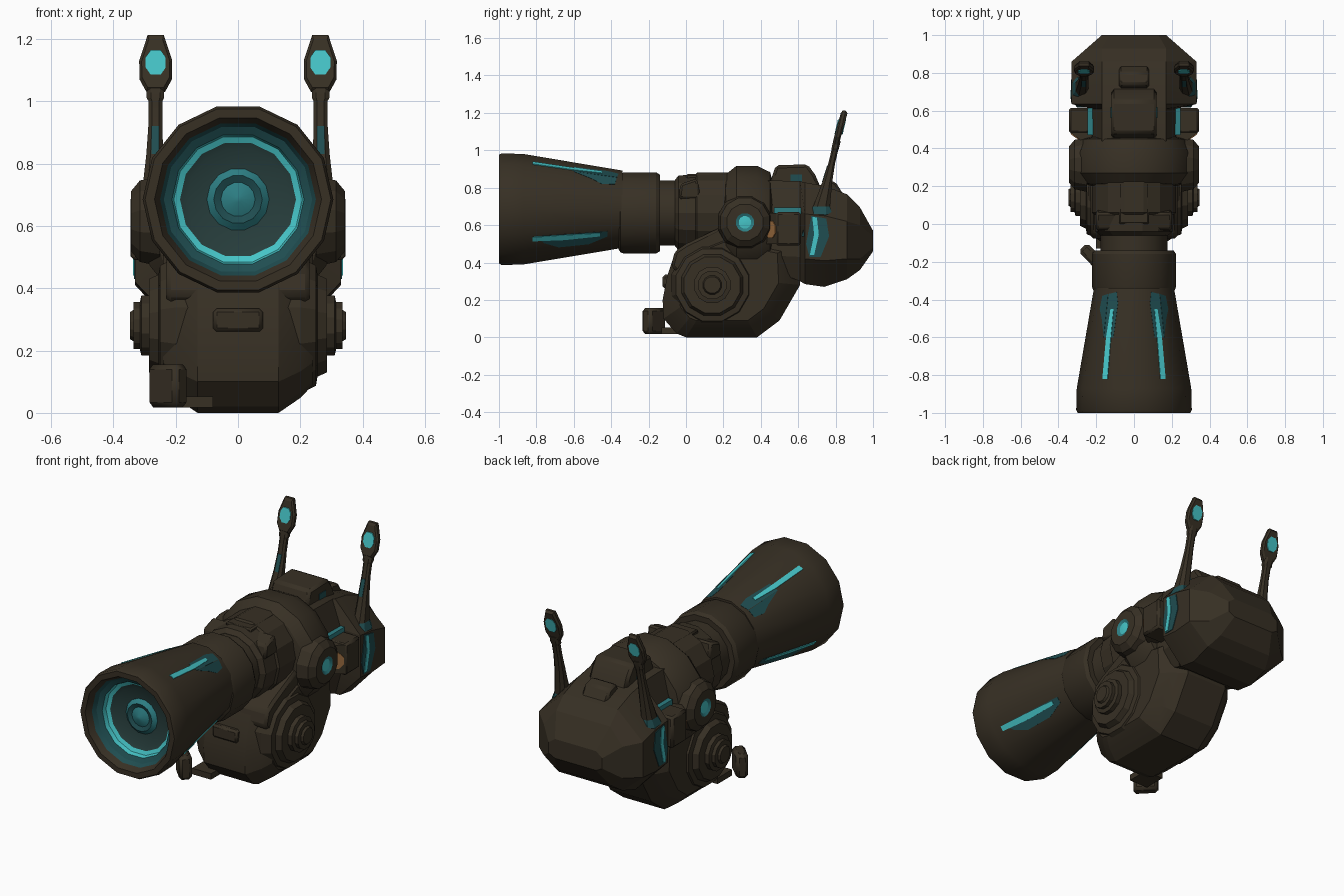
import bpy, bmesh, math
from mathutils import Vector

if "Cube" in bpy.data.objects:
    bpy.data.objects.remove(bpy.data.objects["Cube"], do_unlink=True)


def make_mat(name, rgb):
    m = bpy.data.materials.new(name)
    m.use_nodes = True
    m.diffuse_color = (*rgb, 1)
    m.node_tree.nodes["Principled BSDF"].inputs["Base Color"].default_value = (*rgb, 1)
    return m


MATS = [make_mat("dark_bronze", (.038, .029, .0175)), make_mat("bright_cyan", (.06, .55, .57)),
        make_mat("mid_teal", (.026, .21, .23)), make_mat("dim_teal", (.014, .075, .082)),
        make_mat("deep_teal", (.02, .047, .045)), make_mat("orange", (.33, .15, .05))]
BRONZE, CYAN, MID, DIM, DEEP, ORANGE = range(6)


def loft(name, rings, mats=BRONZE, smooth=15, bevel=0):
    """Skin a list of point rings; mats is one colour or one per segment."""
    bm = bmesh.new()
    rows = [[bm.verts.new(p) for p in ring] for ring in rings]
    n = len(rows[0])
    per_segment = mats if isinstance(mats, list) else [mats] * (len(rows) - 1)
    for a, b, m in zip(rows, rows[1:], per_segment):
        for i in range(n):
            j = (i + 1) % n
            bm.faces.new((a[i], a[j], b[j], b[i])).material_index = m
    bm.faces.new(rows[0][::-1]).material_index = per_segment[0]
    bm.faces.new(rows[-1]).material_index = per_segment[-1]
    bmesh.ops.recalc_face_normals(bm, faces=bm.faces[:])
    me = bpy.data.meshes.new(name)
    bm.to_mesh(me)
    bm.free()
    for m in MATS:
        me.materials.append(m)
    me.polygons.foreach_set("use_smooth", [True] * len(me.polygons))
    me.set_sharp_from_angle(angle=math.radians(smooth))
    ob = bpy.data.objects.new(name, me)
    bpy.context.collection.objects.link(ob)
    if bevel:
        mod = ob.modifiers.new("edge_bevel", "BEVEL")
        mod.width, mod.segments = bevel, 1
    return ob


def turned(name, profile, centre, axis="y", n=14, **kw):
    """Turn (radius, position) pairs around the y or x axis, keeping a flat on top."""
    phase = .5 if n % 4 == 0 else 0
    rings = []
    for r, d in profile:
        ring = []
        for k in range(n):
            a = 2 * math.pi * (k + phase) / n
            u, v = r * math.cos(a), r * math.sin(a)
            ring.append((centre[0] + u, d, centre[1] + v) if axis == "y"
                        else (d, centre[0] + u, centre[1] + v))
        rings.append(ring)
    return loft(name, rings, **kw)


def side_shape(name, outline, x0, x1, **kw):
    """Extrude a (y, z) outline between two x positions."""
    return loft(name, [[(x, y, z) for y, z in outline] for x in (x0, x1)], **kw)


def plan_shape(name, outline, z0, z1, **kw):
    """Extrude an (x, y) outline between two heights."""
    return loft(name, [[(x, y, z) for x, y in outline] for z in (z0, z1)], **kw)


def box(name, x, y, z, **kw):
    return side_shape(name, [(y[0], z[0]), (y[1], z[0]), (y[1], z[1]), (y[0], z[1])], *x, **kw)


# Flared barrel with stepped glowing lens
AXIS = (0, .685)
turned("barrel", [(.212, -.34), (.303, -.87), (.306, -.985), (.298, -1), (.268, -1),
                  (.25, -.965), (.238, -.94), (.212, -.925), (.206, -.9), (.186, -.89),
                  (.165, -.88), (.1, -.87), (.078, -.89), (.055, -.88), (.01, -.9)], AXIS, smooth=32,
       mats=[BRONZE] * 5 + [DIM, DIM, CYAN, CYAN, DEEP, DEEP, MID, DIM, MID])

# Collar, neck and receiver rings
REAR_AXIS = (0, .665)
turned("collar", [(.2, -.36), (.216, -.35), (.223, -.33), (.223, -.16), (.21, -.14), (.17, -.14)],
       REAR_AXIS, smooth=32)
turned("neck", [(.178, -.16), (.178, 0)], REAR_AXIS, smooth=32)
turned("receiver_ring", [(.18, -.06), (.205, -.04), (.212, .05), (.222, .06), (.222, .24)], REAR_AXIS)
turned("main_ring", [(.22, .2), (.27, .215), (.315, .27), (.315, .38), (.28, .45), (.2, .47)],
       (0, .61), smooth=32)
box("receiver_top_plate", (-.08, .08), (0, .22), (.84, .872), bevel=.008)


def barrel_streak(name, flat, outline, h, colour, s):
    """Thin plate lying on one flat of the barrel; outline is (y, offset)."""
    a = math.pi * flat / 14
    out, tan = Vector((math.cos(a), 0, math.sin(a))), Vector((-math.sin(a), 0, math.cos(a)))
    rings = []
    for lift in (-.002, h):
        ring = []
        for y, t in outline:
            p = out * (.295 - (y + .87) * .168 + lift) + tan * t
            ring.append((s * p.x, y, p.z + AXIS[1]))
        rings.append(ring)
    loft(name, rings, mats=colour)


# Rear housing: (y, top half width, top z, side half width, upper z, lower z, bottom half width, bottom z)
sections = [(.4, .17, .84, .22, .68, .44, .17, .38), (.61, .17, .835, .225, .68, .43, .19, .3),
            (.635, .17, .828, .33, .66, .42, .2, .285), (.74, .17, .81, .33, .65, .41, .2, .27),
            (.86, .17, .765, .33, .62, .42, .2, .31), (.93, .17, .695, .25, .6, .42, .17, .36),
            (1, .13, .57, .17, .54, .48, .13, .46)]
loft("rear_housing", [[(wt, y, zt), (ws, y, zu), (ws, y, zl), (wb, y, zb),
                       (-wb, y, zb), (-ws, y, zl), (-ws, y, zu), (-wt, y, zt)]
                      for y, wt, zt, ws, zu, zl, wb, zb in sections])
side_shape("top_hatch", [(.44, .8), (.48, .92), (.65, .925), (.69, .87), (.72, .8)], -.12, .12, bevel=.015)
side_shape("rear_latch", [(.7, .78), (.74, .845), (.8, .83), (.85, .75)], -.08, .08, bevel=.012)

# Lower drum body, full in the middle and drawn in at the sides
outline = [(-.1, .33), (-.125, .2), (-.12, .1), (-.05, .02), (0, 0), (.38, 0), (.5, .09),
           (.61, .28), (.6, .5), (.2, .58), (0, .5), (-.07, .42)]
loft("lower_body", [[(x, .2 + (y - .2) * k, .32 + (z - .32) * k) for y, z in outline]
                    for x, k in ((-.24, .72), (-.2, .85), (-.13, 1), (.13, 1), (.2, .85), (.24, .72))])
side_shape("under_barrel_mount", [(-.08, .38), (-.04, .34), (.25, .34), (.25, .62), (0, .5), (-.06, .46)],
           -.23, .23, bevel=.015)
box("front_lug", (-.08, .08), (-.125, -.05), (.26, .335), bevel=.012)

# Crank arm and angled handle on the right
box("crank_arm", (-.2, -.08), (-.13, 0), (.018, .052))
plan_shape("crank_handle", [(-.295, -.145), (-.25, -.1), (-.155, -.19), (-.2, -.243)], .018, .156, bevel=.016)

for s, side in ((1, "left"), (-1, "right")):
    # Side drum with stepped hub
    turned(side + "_drum", [(s_r, s * x) for s_r, x in
                            ((.225, .1), (.225, .2), (.2, .25), (.17, .255), (.155, .285), (.1, .285),
                             (.1, .31), (.078, .315), (.078, .335), (.052, .335), (.045, .347))],
           (.14, .28), axis="x", n=12)
    # Drum shroud behind the hub
    side_shape(side + "_drum_shroud", [(.3, .1), (.39, .14), (.46, .3), (.47, .44), (.3, .5), (.05, .5),
                                       (-.06, .42), (.1, .3)], s * .1, s * .225, bevel=.015)
    # Pivot disc on the main ring, with a sunken lamp
    turned(side + "_pivot", [(.15, s * .25), (.135, s * .315), (.1, s * .343), (.05, s * .345),
                             (.034, s * .337), (.01, s * .34)],
           (.315, .615), axis="x", n=12, mats=[BRONZE] * 3 + [MID, CYAN])
    # Vent block with an orange window on its slanted front
    box(side + "_vent_block", sorted((s * .2, s * .345)), (.48, .615), (.49, .67), bevel=.012)
    plan_shape(side + "_vent_wedge", [(s * x, y) for x, y in
                                      ((.2, .4), (.25, .42), (.34, .485), (.2, .485))], .5, .665)
    window = [(c * math.cos(math.pi * (k + .5) / 4), c * math.sin(math.pi * (k + .5) / 4))
              for c in (.05,) for k in range(8)]
    loft(side + "_vent_window", [[(s * (.297 + u * .81 + d * .585), .454 + u * .585 - d * .81, .577 + v)
                                  for u, v in window] for d in (-.004, .005)], mats=ORANGE)
    # Glowing side rail
    box(side + "_rail_glow", sorted((s * .2, s * .245)), (.47, .615), (.65, .695), mats=MID)
    box(side + "_hatch_glow", sorted((s * .1, s * .124)), (.56, .62), (.825, .87), mats=DIM)
    side_shape(side + "_receiver_lug", [(-.04, .74), (-.03, .82), (.06, .85), (.08, .74)], s * .09, s * .2,
               bevel=.012)
    # Glow panel on the housing side
    side_shape(side + "_panel_halo", [(.642, .5), (.66, .43), (.72, .43), (.765, .54), (.75, .635), (.67, .65)],
               s * .328, s * .334, mats=DIM)
    side_shape(side + "_panel_streak", [(.675, .645), (.685, .55), (.662, .44), (.685, .44), (.71, .55), (.7, .64)],
               s * .33, s * .337, mats=CYAN)

    # Leaning antenna: (z, x, half width, half depth)
    def lean(z):
        return .725 + (z - .7) * .235
    stalk = [(.54, .28, .045, .07), (.66, .28, .045, .065), (.7, .275, .034, .045), (.83, .267, .027, .026),
             (.93, .265, .022, .018), (1.0, .265, .022, .018), (1.01, .265, .028, .02), (1.05, .265, .028, .02)]
    loft(side + "_antenna", [[(s * (x + i * w), lean(z) + j * d, z)
                              for i, j in ((-1, -.5), (-.5, -1), (.5, -1), (1, -.5),
                                           (1, .5), (.5, 1), (-.5, 1), (-1, .5))]
                             for z, x, w, d in stalk], mats=[DIM] * 2 + [BRONZE] * 5)
    loft(side + "_stalk_glow", [[(s * (.265 + i * .012), lean(z) - d - h, z) for i, h in
                                 ((-1, .003), (1, .003), (1, -.006), (-1, -.006))]
                                for z, d in ((.83, .026), (.92, .0187))], mats=DIM)
    head = [(.03, 1.03), (.052, 1.07), (.053, 1.13), (.026, 1.212)]
    shape = head + [(-x, z) for x, z in head[::-1]]
    loft(side + "_antenna_head", [[(s * (.264 + x * k), lean(z) + d, 1.12 + (z - 1.12) * k) for x, z in shape]
                                  for d, k in ((-.018, .85), (-.008, 1), (.008, 1), (.018, .85))])
    lens = [(.016, 1.085), (.032, 1.108), (.032, 1.142), (.016, 1.164)]
    lens += [(-x, z) for x, z in lens[::-1]]
    for d in (-1, 1):
        loft(side + "_head_lens", [[(s * (.264 + x), lean(z) + d * e, z) for x, z in lens]
                                   for e in (.015, .022)], mats=CYAN)

    # Glow streaks along the barrel
    barrel_streak(side + "_upper_halo", 5, [(-.6, -.056), (-.37, -.047), (-.36, 0), (-.42, .012),
                                            (-.6, 0)], .002, DIM, s)
    barrel_streak(side + "_side_halo", 3, [(-.6, .058), (-.37, .047), (-.38, 0), (-.45, -.008),
                                           (-.5, .02)], .002, DIM, s)
    barrel_streak(side + "_upper_streak", 5, [(-.82, -.046), (-.6, -.042), (-.45, -.028), (-.45, -.01),
                                              (-.6, -.014), (-.82, -.016)], .005, CYAN, s)
    barrel_streak(side + "_lower_halo", -3, [(-.76, -.01), (-.68, -.05), (-.52, -.05), (-.42, -.01),
                                             (-.42, .025), (-.8, .042)], .002, DIM, s)
    barrel_streak(side + "_lower_streak", -3, [(-.82, .012), (-.65, -.002), (-.46, -.002), (-.46, .02),
                                               (-.65, .032), (-.82, .04)], .005, CYAN, s)
